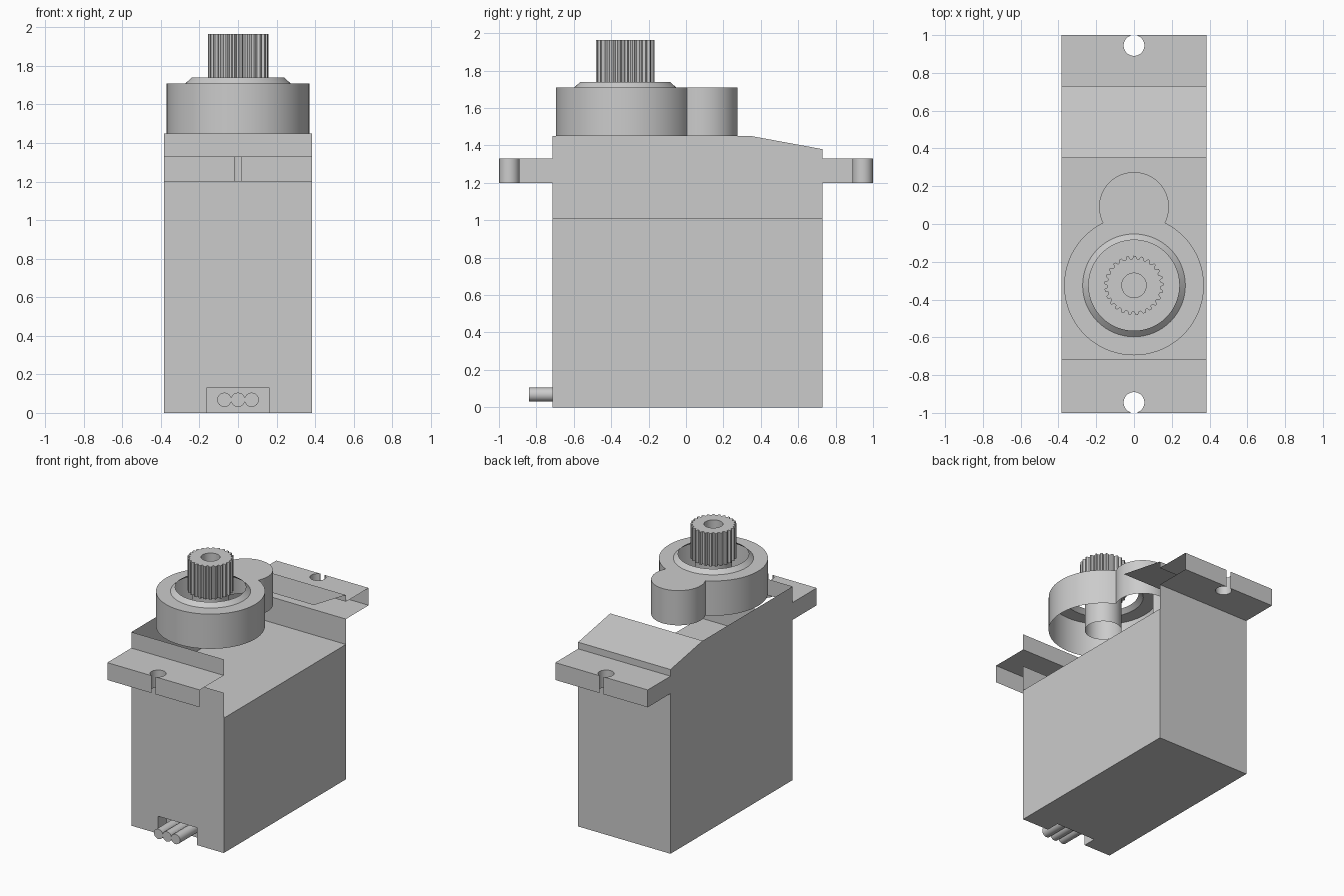
import bpy, bmesh, math

cube = bpy.data.objects.get("Cube")
if cube:
    bpy.data.objects.remove(cube, do_unlink=True)

grey = bpy.data.materials.new("light_grey")
grey.use_nodes = True
colour = (0.6, 0.6, 0.6, 1)
grey.diffuse_color = colour
grey.node_tree.nodes["Principled BSDF"].inputs["Base Color"].default_value = colour

W = 0.383                    # half width of the case
FRONT, BACK = -0.715, 0.73   # case ends
SEAM, DECK = 1.01, 1.45      # top of lower case, top of upper case
TAB_LOW, TAB_TOP = 1.2, 1.33


def finish(bm, name, smooth=False):
    bmesh.ops.remove_doubles(bm, verts=bm.verts, dist=0.0002)
    bmesh.ops.recalc_face_normals(bm, faces=bm.faces)
    mesh = bpy.data.meshes.new(name)
    bm.to_mesh(mesh)
    bm.free()
    obj = bpy.data.objects.new(name, mesh)
    bpy.context.collection.objects.link(obj)
    mesh.materials.append(grey)
    if smooth:
        bpy.ops.object.select_all(action='DESELECT')
        obj.select_set(True)
        bpy.context.view_layer.objects.active = obj
        bpy.ops.object.shade_smooth_by_angle(angle=math.radians(25))
    return obj


def polygon(bm, points):
    return bm.faces.new([bm.verts.new(p) for p in points])


def wall(bm, lower, upper, skip=()):
    """Closed band of quads between two rings of points."""
    n = len(lower)
    for i in range(n):
        if i not in skip:
            j = (i + 1) % n
            polygon(bm, (lower[i], lower[j], upper[j], upper[i]))


def ring(r, z, cy, n=64):
    return [(r * math.cos(2 * math.pi * i / n), cy + r * math.sin(2 * math.pi * i / n), z)
            for i in range(n)]


def plate_with_hole(bm, outer, inner):
    edges = []
    for loop in (outer, inner):
        vs = [bm.verts.new(p) for p in loop]
        edges += [bm.edges.new((vs[i - 1], vs[i])) for i in range(len(vs))]
    bmesh.ops.triangle_fill(bm, edges=edges, use_beauty=True, normal=(0, 0, 1))


def box(name, x0, x1, y0, y1, z0, z1):
    bm = bmesh.new()
    lower = [(x0, y0, z0), (x1, y0, z0), (x1, y1, z0), (x0, y1, z0)]
    upper = [(x, y, z1) for x, y, z in lower]
    wall(bm, lower, upper)
    polygon(bm, lower)
    polygon(bm, upper)
    return finish(bm, name)


# Lower case with a cable notch cut into its front
lower_case = box("lower_case", -W, W, FRONT, BACK, 0, SEAM)
cutter = box("notch_cutter", -0.163, 0.163, FRONT - 0.1, FRONT + 0.1, -0.1, 0.13)
cutter.hide_render = True
cut = lower_case.modifiers.new("notch", 'BOOLEAN')
cut.operation = 'DIFFERENCE'
cut.object = cutter
bpy.context.view_layer.objects.active = lower_case
bpy.ops.object.modifier_apply(modifier=cut.name)
bpy.data.objects.remove(cutter, do_unlink=True)

# Upper case: a thin shell, open above and on one side
bm = bmesh.new()
strips = [
    [(FRONT, SEAM), (FRONT, TAB_LOW)],
    [(FRONT, TAB_TOP), (FRONT, DECK)],
    [(0.35, DECK), (BACK, 1.38)],
    [(BACK, 1.38), (BACK, TAB_TOP)],
    [(BACK, TAB_LOW), (BACK, SEAM)],
]
for (ya, za), (yb, zb) in strips:
    polygon(bm, ((-W, ya, za), (W, ya, za), (W, yb, zb), (-W, yb, zb)))
side = [(FRONT, SEAM), (FRONT, TAB_LOW), (FRONT, TAB_TOP), (FRONT, DECK), (0.35, DECK),
        (BACK, 1.38), (BACK, TAB_TOP), (BACK, TAB_LOW), (BACK, SEAM)]
polygon(bm, [(-W, y, z) for y, z in side])
finish(bm, "upper_case")


# Mounting tabs with a keyhole slot
def mounting_tab(name, sign, root, has_floor):
    hole_r, hole_y, slit = 0.055, 0.945, 0.018
    start = math.asin(slit / hole_r)
    outline = [(-W, root), (W, root), (W, 1), (slit, 1)]
    steps = 32
    for i in range(steps + 1):
        a = start + (2 * math.pi - 2 * start) * i / steps
        outline.append((hole_r * math.sin(a), hole_y + hole_r * math.cos(a)))
    outline += [(-slit, 1), (-W, 1)]
    lower = [(x, sign * y, TAB_LOW) for x, y in outline]
    upper = [(x, sign * y, TAB_TOP) for x, y in outline]
    bm = bmesh.new()
    wall(bm, lower, upper, skip=(0, 1))
    polygon(bm, upper)
    if has_floor:
        polygon(bm, lower)
    finish(bm, name, smooth=True)


mounting_tab("front_tab", -1, -FRONT, False)
mounting_tab("back_tab", 1, BACK, True)

# Gear housing: two merged round towers with a raised collar
AXIS, BIG = -0.325, 0.37
IDLER, SMALL = 0.09, 0.185
dist = IDLER - AXIS
along = (dist ** 2 + BIG ** 2 - SMALL ** 2) / (2 * dist)
big_a = math.acos(along / BIG)
small_a = math.acos((along - dist) / SMALL)


def arc(cy, r, a0, a1, n):
    return [(r * math.sin(a0 + (a1 - a0) * i / n), cy + r * math.cos(a0 + (a1 - a0) * i / n))
            for i in range(n)]


outline = arc(AXIS, BIG, big_a, 2 * math.pi - big_a, 64)
outline += arc(IDLER, SMALL, -small_a, small_a, 36)
ROOF, COLLAR = 1.71, 1.74
base = [(x, y, DECK) for x, y in outline]
roof = [(x, y, ROOF) for x, y in outline]
bm = bmesh.new()
wall(bm, base, roof)
collar_base = ring(0.272, ROOF, AXIS)
plate_with_hole(bm, roof, collar_base)
wall(bm, collar_base, ring(0.24, COLLAR, AXIS))
finish(bm, "gear_housing", smooth=True)

# Splined output shaft with a bore, on a plain open sleeve
TEETH, TOP, FOOT = 25, 1.965, 1.72
tooth = [(0.0, 0.157), (0.3, 0.157), (0.5, 0.141), (0.8, 0.141)]
spline = []
for t in range(TEETH):
    for offset, r in tooth:
        a = 2 * math.pi * (t + offset) / TEETH
        spline.append((r * math.cos(a), AXIS + r * math.sin(a)))
low = [(x, y, FOOT) for x, y in spline]
high = [(x, y, TOP) for x, y in spline]
bm = bmesh.new()
wall(bm, low, high)
bore_top, bore_end = ring(0.065, TOP, AXIS, 32), ring(0.065, COLLAR, AXIS, 32)
plate_with_hole(bm, high, bore_top)
wall(bm, bore_end, bore_top)
polygon(bm, bore_end)
sleeve_top = ring(0.125, FOOT, AXIS, 48)
plate_with_hole(bm, low, sleeve_top)
wall(bm, ring(0.125, DECK, AXIS, 48), sleeve_top)
finish(bm, "output_shaft", smooth=True)

# Three cable wires
for name, x in (("right_wire", -0.071), ("middle_wire", 0), ("left_wire", 0.071)):
    bm = bmesh.new()
    r, n = 0.037, 32
    tip = [(x + r * math.cos(2 * math.pi * i / n), -0.84, 0.068 + r * math.sin(2 * math.pi * i / n))
           for i in range(n)]
    end = [(px, FRONT + 0.1, pz) for px, _, pz in tip]
    wall(bm, tip, end)
    polygon(bm, tip)
    polygon(bm, end)
    finish(bm, name, smooth=True)
